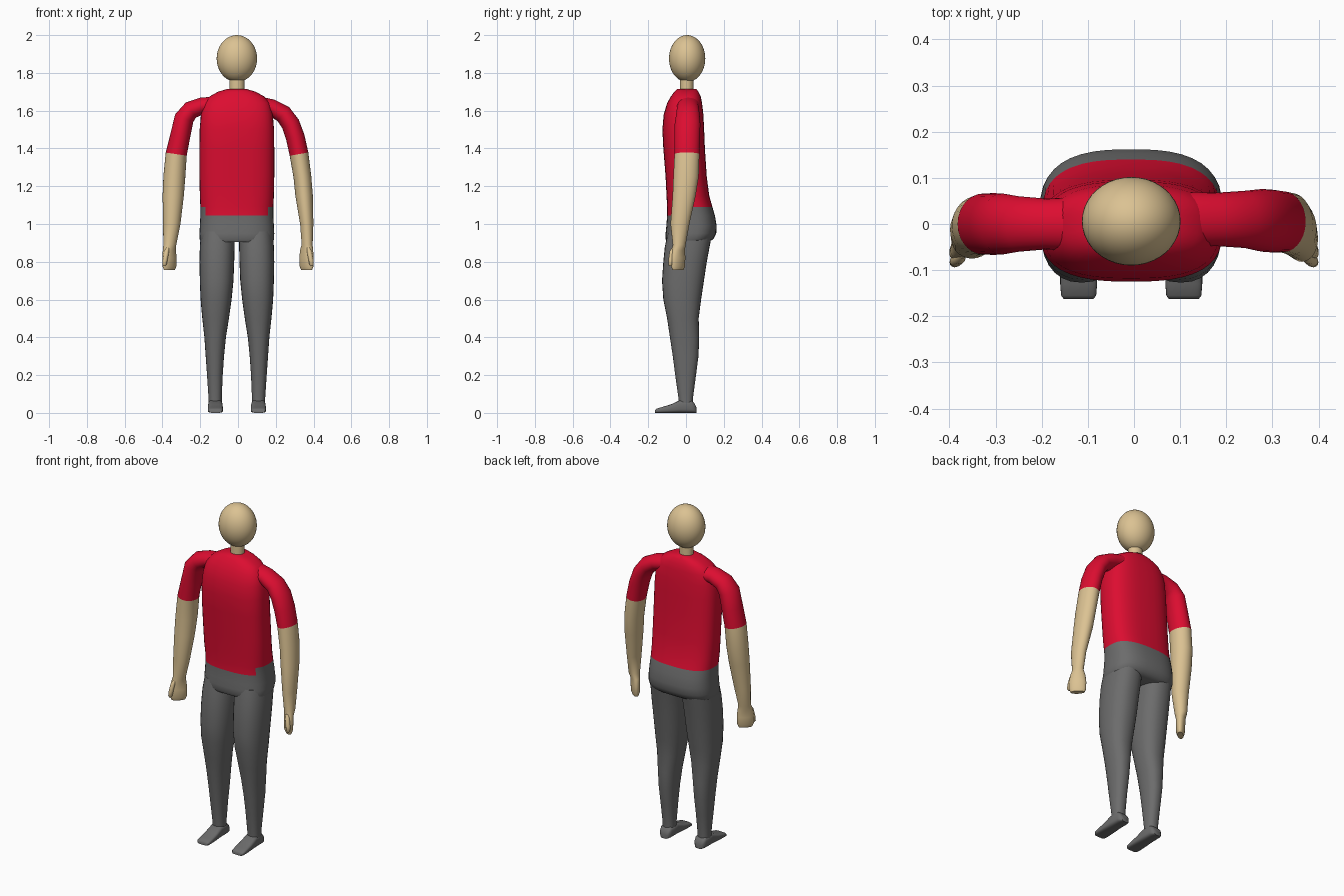
import bpy, bmesh, math
from mathutils import Vector

if "Cube" in bpy.data.objects:
    bpy.data.objects.remove(bpy.data.objects["Cube"])

CX = -0.006  # body axis


def material(name, rgb):
    m = bpy.data.materials.new(name)
    m.diffuse_color = (*rgb, 1)
    m.use_nodes = True
    m.node_tree.nodes["Principled BSDF"].inputs["Base Color"].default_value = m.diffuse_color
    return m


SKIN = material("skin tan", (0.71, 0.54, 0.29))
RED = material("shirt red", (0.72, 0.004, 0.03))
GREY = material("trouser grey", (0.15, 0.15, 0.15))


def power(v, e):
    return math.copysign(abs(v) ** e, v)


def loft(name, rings, mats, rule=None, n=28, exponent=2.0):
    """Skin closed rings of (centre, u axis, v axis, twist)."""
    bm = bmesh.new()
    loops = []
    for c, u, v, tw in rings:
        a, b = u.length, v.length
        un, vn = u.normalized(), v.normalized()
        loop = []
        for i in range(n):
            t = 2 * math.pi * i / n - tw
            p = a * power(math.cos(t), 2 / exponent)
            q = b * power(math.sin(t), 2 / exponent)
            pu = p * math.cos(tw) - q * math.sin(tw)
            pv = p * math.sin(tw) + q * math.cos(tw)
            loop.append(bm.verts.new(c + un * pu + vn * pv))
        loops.append(loop)
    for l0, l1 in zip(loops, loops[1:]):
        for i in range(n):
            j = (i + 1) % n
            bm.faces.new((l0[i], l0[j], l1[j], l1[i]))
    bm.faces.new(loops[0])
    bm.faces.new(loops[-1])
    bmesh.ops.recalc_face_normals(bm, faces=bm.faces)
    if rule:
        for f in bm.faces:
            f.material_index = rule(f.calc_center_median())
    me = bpy.data.meshes.new(name)
    bm.to_mesh(me)
    bm.free()
    for m in mats:
        me.materials.append(m)
    ob = bpy.data.objects.new(name, me)
    bpy.context.collection.objects.link(ob)
    smooth(ob)
    return ob


def smooth(ob):
    bpy.ops.object.select_all(action='DESELECT')
    ob.select_set(True)
    bpy.context.view_layer.objects.active = ob
    bpy.ops.object.shade_smooth_by_angle(angle=math.radians(50))


def flat_ring(z, x0, x1, y0, y1):
    return (Vector(((x0 + x1) / 2, (y0 + y1) / 2, z)),
            Vector((abs(x1 - x0) / 2, 0, 0)), Vector((0, (y1 - y0) / 2, 0)), 0)


# Torso and hips: z, half width, front y, back y
torso = [(1.715, .05, -.045, .055), (1.70, .10, -.062, .066), (1.675, .145, -.08, .078),
         (1.64, .175, -.10, .085), (1.58, .19, -.118, .092), (1.5, .197, -.125, .096),
         (1.4, .198, -.12, .10), (1.25, .198, -.108, .11), (1.15, .196, -.103, .123),
         (1.09, .193, -.10, .14), (1.045, .193, -.10, .153), (.99, .196, -.104, .162),
         (.95, .198, -.108, .16), (.92, .197, -.108, .145), (.905, .19, -.10, .12)]


def shirt_rule(c):
    low_front = c.z > 1.045 and c.y < 0 and abs(c.x - CX) < .165
    return 0 if c.z > 1.09 or low_front else 1


loft("torso", [flat_ring(z, CX - w, CX + w, f, b) for z, w, f, b in torso],
     [RED, GREY], shirt_rule, n=40, exponent=2.7)

# Legs: z, inner x, outer x, front y, back y
leg = [(.96, .012, .19, -.095, .14), (.88, .012, .196, -.112, .125), (.8, .014, .198, -.12, .11),
       (.7, .018, .196, -.127, .095), (.6, .028, .192, -.12, .08), (.5, .042, .183, -.10, .067),
       (.4, .058, .172, -.085, .07), (.3, .068, .165, -.07, .066), (.2, .075, .158, -.057, .053),
       (.08, .08, .15, -.04, .037), (.03, .08, .15, -.038, .037)]
# Feet: y, half width, top height
foot = [(.055, .022, .03), (.045, .032, .05), (.03, .037, .065), (-.03, .038, .068),
        (-.08, .04, .045), (-.13, .04, .03), (-.155, .038, .023), (-.163, .032, .016)]

# Arms: x, y, z, radius across, radius front to back
arms = {
    "left": [(-.10, .0, 1.63, .045, .06), (-.19, .0, 1.625, .045, .055), (-.25, .0, 1.603, .048, .06),
             (-.285, .0, 1.56, .052, .066), (-.305, .0, 1.47, .053, .067), (-.327, .0, 1.37, .056, .066),
             (-.337, -.003, 1.25, .058, .064), (-.343, -.012, 1.15, .056, .057),
             (-.351, -.03, 1.0, .046, .045), (-.361, -.036, .89, .034, .034)],
    "right": [(.09, .01, 1.635, .045, .06), (.18, .01, 1.615, .045, .058), (.24, .01, 1.582, .048, .062),
              (.278, .008, 1.53, .049, .068), (.303, .006, 1.46, .05, .068), (.323, .005, 1.37, .05, .066),
              (.341, .0, 1.25, .047, .067), (.35, -.01, 1.15, .046, .061),
              (.364, -.032, 1.0, .035, .05), (.366, -.036, .89, .029, .034)]}

for side, s in (("left", -1), ("right", 1)):
    loft(side + "_leg", [flat_ring(z, CX + s * i, CX + s * o, f, b) for z, i, o, f, b in leg],
         [GREY], exponent=2.3)
    loft(side + "_foot", [(Vector((CX + s * .114, y, h / 2)), Vector((w, 0, 0)), Vector((0, 0, h / 2)), 0)
                          for y, w, h in foot], [GREY], exponent=3.5)

    # Arm with sleeve, ending in a hand turned 45 degrees
    path = arms[side]
    hx = s * .363
    rows = [(*r, 0) for r in path]
    rows += [(hx, -.04, .86, .042, .026, s * math.pi / 4), (hx, -.041, .82, .047, .025, s * math.pi / 4),
             (hx, -.042, .775, .046, .023, s * math.pi / 4), (hx, -.042, .757, .038, .016, s * math.pi / 4)]
    rings = []
    for k, (x, y, z, a, b, tw) in enumerate(rows):
        p, q = rows[max(k - 1, 0)], rows[min(k + 1, len(rows) - 1)]
        t = Vector((q[0] - p[0], 0, q[2] - p[2])).normalized()
        u = Vector((0, 1, 0)).cross(t)
        rings.append((Vector((x, y, z)), u * a, Vector((0, b, 0)), tw))
    loft(side + "_arm", rings, [RED, SKIN], lambda c: 0 if c.z > 1.37 else 1)

    # Thumb
    thumb = [(.372, -.066, .875, .008), (.378, -.074, .855, .013), (.386, -.08, .81, .013),
             (.389, -.083, .785, .011), (.389, -.083, .777, .005)]
    loft(side + "_thumb", [flat_ring(z, s * x - r, s * x + r, y - r, y + r) for x, y, z, r in thumb],
         [SKIN], n=12)

# Neck
loft("neck", [flat_ring(z, CX - .04, CX + .04, -.033, .04) for z in (1.69, 1.74, 1.79)], [SKIN])

# Head
bpy.ops.mesh.primitive_uv_sphere_add(segments=40, ring_count=24, radius=1, location=(CX, .006, 1.876))
head = bpy.context.object
head.name = "head"
head.scale = (.107, .096, .124)
head.data.materials.append(SKIN)
smooth(head)
